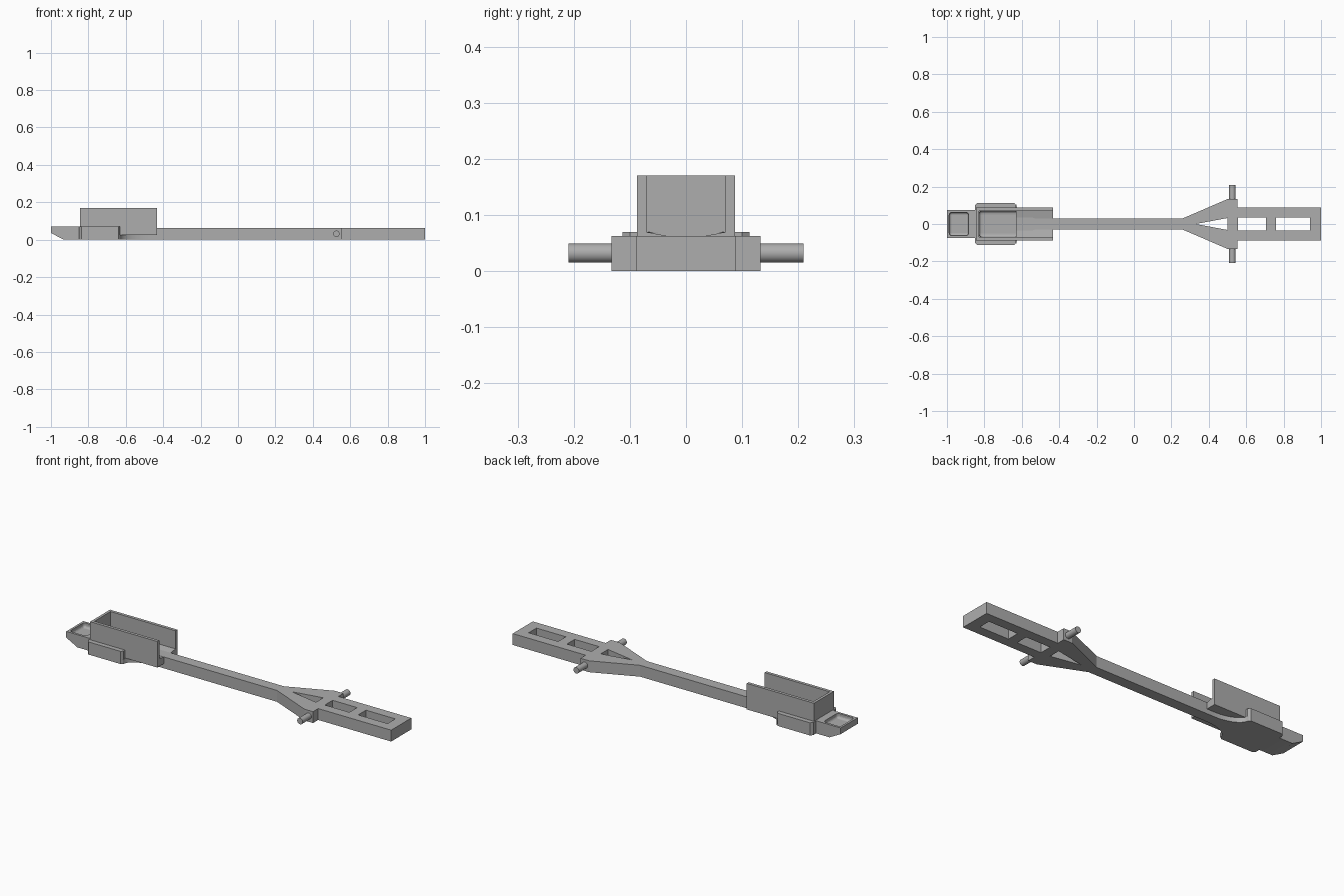
import bpy, bmesh, math
from mathutils import Matrix, Vector

cube = bpy.data.objects.get("Cube")
if cube:
    bpy.data.objects.remove(cube, do_unlink=True)

grey = bpy.data.materials.new("plain grey")
grey.use_nodes = True
colour = (0.42, 0.42, 0.42, 1)
grey.diffuse_color = colour
grey.node_tree.nodes["Principled BSDF"].inputs["Base Color"].default_value = colour


def finish(bm, name):
    bmesh.ops.recalc_face_normals(bm, faces=bm.faces)
    mesh = bpy.data.meshes.new(name)
    bm.to_mesh(mesh)
    bm.free()
    mesh.materials.append(grey)
    ob = bpy.data.objects.new(name, mesh)
    bpy.context.collection.objects.link(ob)
    return ob


def extrude(name, points, direction):
    """Closed outline of 3D points pushed along a direction."""
    bm = bmesh.new()
    face = bm.faces.new([bm.verts.new(p) for p in points])
    new = bmesh.ops.extrude_face_region(bm, geom=[face])["geom"]
    verts = [v for v in new if isinstance(v, bmesh.types.BMVert)]
    bmesh.ops.translate(bm, verts=verts, vec=Vector(direction))
    return finish(bm, name)


def plate(name, half, z0, z1):
    """Plan outline, mirrored across the centre line."""
    outline = half + [(x, -y) for x, y in reversed(half) if y > 0]
    return extrude(name, [(x, y, z0) for x, y in outline], (0, 0, z1 - z0))


def box(name, x0, x1, y0, y1, z0, z1, bevel=0):
    bm = bmesh.new()
    bmesh.ops.create_cube(bm, size=1)
    for v in bm.verts:
        v.co = Vector((x0 if v.co.x < 0 else x1, y0 if v.co.y < 0 else y1,
                       z0 if v.co.z < 0 else z1))
    if bevel:
        bmesh.ops.bevel(bm, geom=bm.edges[:], offset=bevel, segments=4,
                        profile=0.5, affect='EDGES')
    return finish(bm, name)


def cut(target, cutter):
    cutter.hide_render = True
    cutter.hide_viewport = True
    cutter.display_type = 'WIRE'
    mod = target.modifiers.new("opening", 'BOOLEAN')
    mod.operation = 'DIFFERENCE'
    mod.solver = 'EXACT'
    mod.object = cutter


def smooth(ob):
    bpy.ops.object.select_all(action='DESELECT')
    ob.select_set(True)
    bpy.context.view_layer.objects.active = ob
    bpy.ops.object.shade_smooth_by_angle(angle=math.radians(30))


# Long arm with its widened shoulder and tail
arm = plate("arm", [(-0.63, 0.05), (-0.57, 0.045), (-0.53, 0.03), (0.26, 0.03),
                    (0.5, 0.133), (0.553, 0.133), (0.553, 0.088), (1, 0.088)], 0, 0.063)
cut(arm, plate("shoulder_cutter", [(0.33, 0), (0.5, 0.032)], -0.1, 0.2))
for i, (x0, x1) in enumerate([(0.556, 0.706), (0.76, 0.94)]):
    cut(arm, box(f"slot_cutter_{i}", x0, x1, -0.034, 0.034, -0.1, 0.2))

# Pivot pins
for side, name in ((1, "left_pin"), (-1, "right_pin")):
    bm = bmesh.new()
    bmesh.ops.create_cone(bm, cap_ends=True, segments=32, radius1=0.017, radius2=0.017,
                          depth=0.09, matrix=Matrix.Translation((0.526, side * 0.164, 0.032))
                          @ Matrix.Rotation(math.pi / 2, 4, 'X'))
    smooth(finish(bm, name))

# Curved flare between arm and head
arc = [(-0.48 - 0.15 * math.sin(a), 0.108 - 0.078 * math.cos(a))
       for a in (math.pi / 2 * i / 12 for i in range(13))]
smooth(plate("arm_flare", arc[::-1], 0, 0.026))

# Head block with rounded tray
head = plate("head", [(-0.85, 0.1), (-0.838, 0.113), (-0.64, 0.113), (-0.63, 0.1)], 0, 0.07)
cut(head, box("tray_cutter", -0.83, -0.58, -0.07, 0.07, 0.03, 0.3, 0.02))
smooth(head)

# Nose with sloped underside and shallow pocket
nose = extrude("nose", [(x, -0.075, z) for x, z in
                        [(-1, 0.07), (-1, 0.036), (-0.932, 0), (-0.848, 0), (-0.848, 0.07)]],
               (0, 0.15, 0))
cut(nose, box("pocket_cutter", -0.988, -0.885, -0.062, 0.062, 0.045, 0.15, 0.014))
smooth(nose)

# Channel floor, walls and end wall
extrude("channel_floor", [(-0.63, y, z) for y, z in
                          [(-0.072, 0.026), (0.072, 0.026), (0.072, 0.07),
                           (0.03, 0.062), (-0.03, 0.062), (-0.072, 0.07)]], (0.197, 0, 0))
for side, name in ((1, "left_wall"), (-1, "right_wall")):
    inner, outer = sorted((side * 0.07, side * 0.087))
    box(name, -0.845, -0.433, inner, outer, 0.026, 0.17)
box("end_wall", -0.845, -0.83, -0.07, 0.07, 0.026, 0.17)
